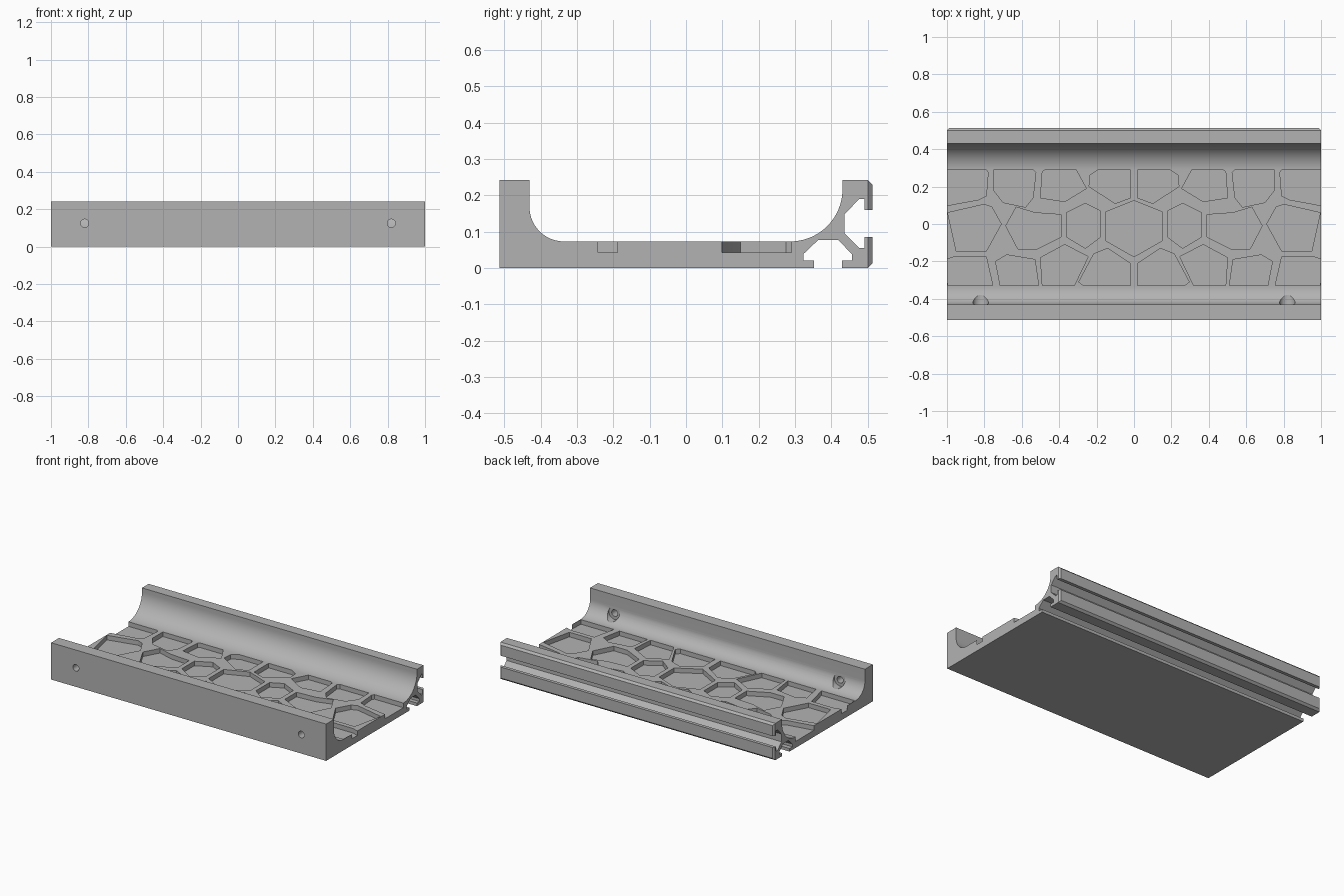
import bpy, bmesh, math
from mathutils import Matrix

if "Cube" in bpy.data.objects:
    bpy.data.objects.remove(bpy.data.objects["Cube"])

grey = bpy.data.materials.new("light_grey")
grey.diffuse_color = (0.45, 0.45, 0.45, 1)
grey.use_nodes = True
grey.node_tree.nodes["Principled BSDF"].inputs["Base Color"].default_value = grey.diffuse_color


def prism(bm, pts, axis, a, b):
    """Extrude an outline from a to b along x (pts are y,z) or z (pts are x,y)."""
    n = len(pts)
    area = sum(pts[i - 1][0] * pts[i][1] - pts[i][0] * pts[i - 1][1] for i in range(n))
    if area < 0:
        pts = pts[::-1]

    def co(p, t):
        return (t, p[0], p[1]) if axis == "x" else (p[0], p[1], t)
    lo = [bm.verts.new(co(p, a)) for p in pts]
    hi = [bm.verts.new(co(p, b)) for p in pts]
    bm.faces.new(lo[::-1])
    bm.faces.new(hi)
    for i in range(n):
        j = (i + 1) % n
        bm.faces.new((lo[i], lo[j], hi[j], hi[i]))


def cylinder_y(bm, x, z, r, y0, y1):
    ring = [(x + r * math.cos(math.tau * i / 24), z + r * math.sin(math.tau * i / 24))
            for i in range(24)]
    near = [bm.verts.new((p[0], y0, p[1])) for p in ring]
    far = [bm.verts.new((p[0], y1, p[1])) for p in ring]
    bm.faces.new(near)
    bm.faces.new(far[::-1])
    for i in range(24):
        j = (i + 1) % 24
        bm.faces.new((near[j], near[i], far[i], far[j]))


def make(name, bm):
    bm.normal_update()
    me = bpy.data.meshes.new(name)
    bm.to_mesh(me)
    bm.free()
    ob = bpy.data.objects.new(name, me)
    bpy.context.scene.collection.objects.link(ob)
    me.materials.append(grey)
    return ob


def arc(cy, cz, r, a0, a1, n=20):
    return [(cy + r * math.cos(math.radians(a0 + (a1 - a0) * i / n)),
             cz + r * math.sin(math.radians(a0 + (a1 - a0) * i / n))) for i in range(n + 1)]


def cut(body, cutter):
    """Subtract the cutter, trying the next solver if a result comes out empty."""
    cutter.hide_render = True
    mod = body.modifiers.new("cut", "BOOLEAN")
    mod.operation, mod.object = "DIFFERENCE", cutter
    result = None
    for solver in ("EXACT", "MANIFOLD", "FLOAT"):
        mod.solver = solver
        bpy.context.view_layer.update()
        dg = bpy.context.evaluated_depsgraph_get()
        me = bpy.data.meshes.new_from_object(body.evaluated_get(dg))
        size = [max(v.co[k] for v in me.vertices) - min(v.co[k] for v in me.vertices)
                for k in range(3)] if len(me.vertices) else [0, 0, 0]
        if size[0] > 1.9 and size[1] > 0.9 and size[2] > 0.2:
            result = me
            break
    body.modifiers.remove(mod)
    if result:
        body.data = result
    bpy.data.objects.remove(cutter)


# tray cross-section: front wall, hollow floor, rear rail with two slots
W = 0.513
profile = [(-W, 0), (-W, 0.242), (-0.431, 0.242)]
profile += arc(-0.336, 0.168, 0.095, 180, 270)
profile += arc(0.287, 0.217, 0.144, 270, 360)
profile += [(0.431, 0.242), (0.5, 0.242), (W, 0.229), (W, 0.16), (0.491, 0.16),
            (0.491, 0.19), (0.477, 0.19), (0.436, 0.147), (0.436, 0.096),
            (0.477, 0.055), (0.491, 0.055), (0.491, 0.085), (W, 0.085),
            (W, 0.013), (0.5, 0), (0.43, 0), (0.43, 0.02), (0.457, 0.02),
            (0.457, 0.038), (0.419, 0.077), (0.364, 0.077), (0.323, 0.038),
            (0.323, 0.02), (0.353, 0.02), (0.353, 0)]
bm = bmesh.new()
prism(bm, profile, "x", -1, 1)
tray = make("tray_body", bm)

# floor pockets on the left half, mirrored to the right
cells = [
    [(-1.02, .29), (-.79, .29), (-.78, .275), (-.79, .15), (-.83, .13), (-1.02, .095)],
    [(-.75, .29), (-.54, .29), (-.525, .275), (-.54, .14), (-.58, .09), (-.70, .115), (-.75, .18)],
    [(-.49, .28), (-.475, .29), (-.31, .29), (-.255, .19), (-.37, .12), (-.50, .14)],
    [(-.19, .29), (-.02, .29), (-.02, .14), (-.10, .11), (-.24, .2), (-.235, .26)],
    [(-.996, .06), (-.80, .105), (-.76, .09), (-.71, 0), (-.79, -.145), (-.95, -.145)],
    [(-.685, -.01), (-.63, .09), (-.53, .06), (-.39, .05), (-.39, -.07), (-.52, -.135), (-.62, -.135)],
    [(-.36, .06), (-.26, .11), (-.18, .07), (-.18, -.07), (-.26, -.13), (-.36, -.07)],
    [(-1.003, -.19), (-.96, -.175), (-.79, -.175), (-.755, -.33), (-.995, -.33)],
    [(-.715, -.33), (-.51, -.33), (-.53, -.19), (-.68, -.165), (-.74, -.2)],
    [(-.49, -.33), (-.32, -.33), (-.245, -.175), (-.37, -.11), (-.50, -.18)],
    [(-.27, -.33), (-.02, -.33), (-.02, -.21), (-.14, -.13), (-.215, -.16), (-.295, -.31)],
]
bm = bmesh.new()
for c in cells:
    prism(bm, c, "z", 0.043, 0.15)
    prism(bm, [(-x, y) for x, y in c], "z", 0.043, 0.15)
prism(bm, [(0, .125), (.15, .065), (.15, -.09), (0, -.175), (-.15, -.09), (-.15, .065)],
      "z", 0.043, 0.15)
cut(tray, make("pocket_cutter", bm))

# screw holes and counterbores in the front wall
for s in (-1, 1):
    for r, y0, y1 in ((0.022, -0.6, -0.38), (0.042, -0.43, -0.3)):
        bm = bmesh.new()
        cylinder_y(bm, 0.82 * s, 0.125, r, y0, y1)
        cut(tray, make("screw_cutter", bm))

# chamfered rear end corners
bm = bmesh.new()
for s in (-1, 1):
    prism(bm, [(s * 0.95, 0.551), (s * 1.05, 0.551), (s * 1.05, 0.451)], "z", -0.1, 0.4)
cut(tray, make("corner_cutter", bm))

# smooth the curved hollows
bpy.context.view_layer.update()
bpy.ops.object.select_all(action="DESELECT")
tray.select_set(True)
bpy.context.view_layer.objects.active = tray
bpy.ops.object.shade_smooth_by_angle(angle=math.radians(25))
